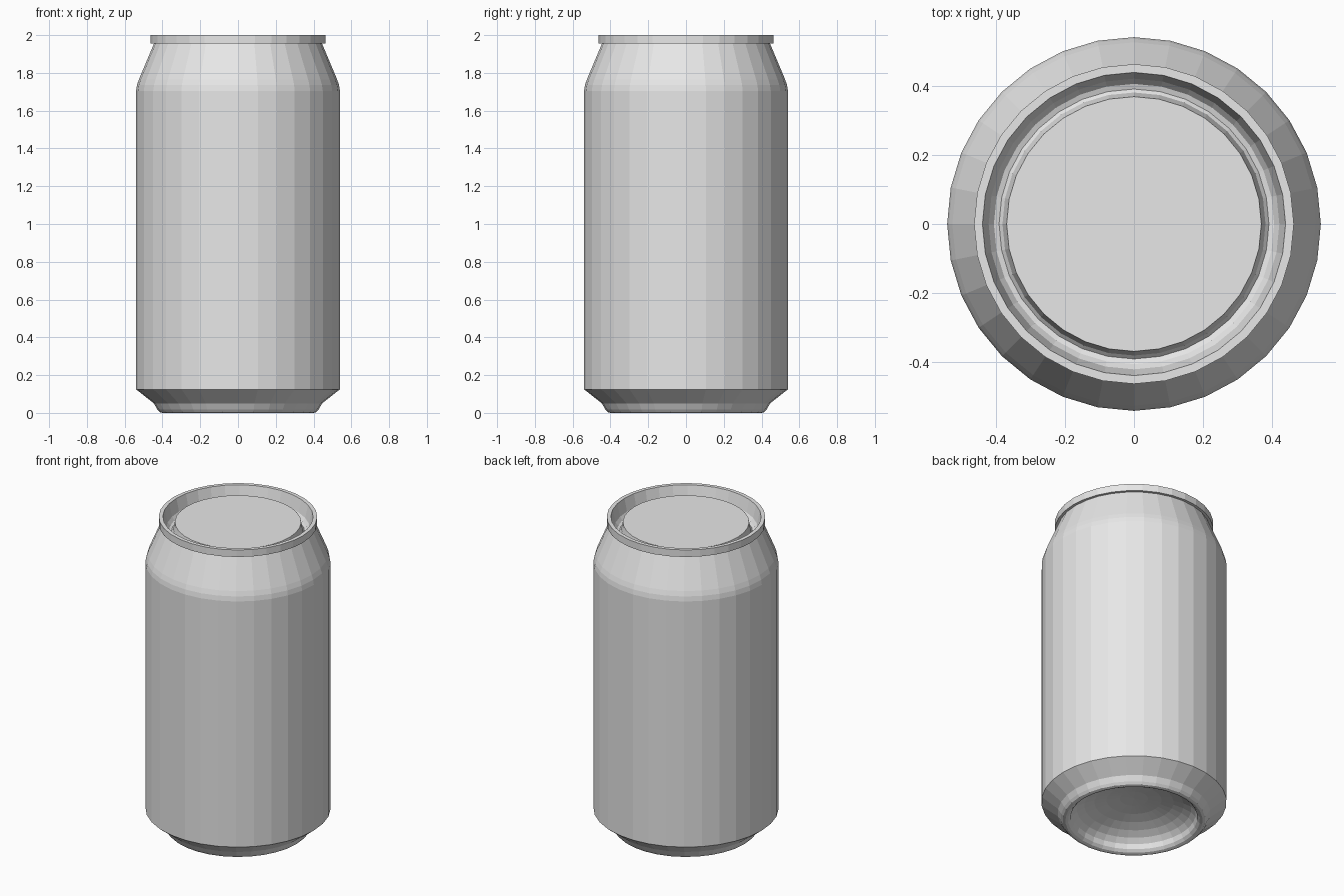
import bpy, bmesh, math

if "Cube" in bpy.data.objects:
    bpy.data.objects.remove(bpy.data.objects["Cube"])

SIDES = 32

metal = bpy.data.materials.new("light grey metal")
metal.diffuse_color = (0.8, 0.8, 0.8, 1)
metal.use_nodes = True
metal.node_tree.nodes["Principled BSDF"].inputs["Base Color"].default_value = metal.diffuse_color


def lathe(name, profile):
    """Revolve (radius, height) points about z; radius 0 makes a pole."""
    bm = bmesh.new()
    rings = []
    for r, z in profile:
        if r == 0:
            rings.append([bm.verts.new((0, 0, z))] * SIDES)
        else:
            rings.append([bm.verts.new((r * math.cos(2 * math.pi * i / SIDES),
                                        r * math.sin(2 * math.pi * i / SIDES), z))
                          for i in range(SIDES)])
    for a, b in zip(rings, rings[1:]):
        for i in range(SIDES):
            j = (i + 1) % SIDES
            quad = dict.fromkeys((a[i], a[j], b[j], b[i]))
            bm.faces.new(list(quad))
    me = bpy.data.meshes.new(name)
    bm.to_mesh(me)
    bm.free()
    me.materials.append(metal)
    ob = bpy.data.objects.new(name, me)
    bpy.context.collection.objects.link(ob)
    return ob


# Concave domed underside and standing ring
dome_r, dome_h = 0.37, 0.15
dome = [(dome_r * math.sin(t), 0.02 + (dome_h - 0.02) * math.cos(t))
        for t in (math.pi / 2 * k / 7 for k in range(8))]
lathe("base", dome + [(0.385, 0.005), (0.40, 0.0), (0.415, 0.004),
                      (0.427, 0.018), (0.445, 0.05)])

# Chamfer, straight wall and tapered neck
lathe("body", [(0.445, 0.05), (0.54, 0.125), (0.54, 1.705),
               (0.535, 1.735), (0.525, 1.765), (0.445, 1.955)])

# Rolled rim, groove and raised flat panel
lathe("lid", [(0.445, 1.955), (0.462, 1.955), (0.462, 2.0), (0.438, 2.0),
              (0.42, 1.92), (0.405, 1.90), (0.39, 1.895), (0.38, 1.905),
              (0.368, 1.965), (0, 1.965)])
